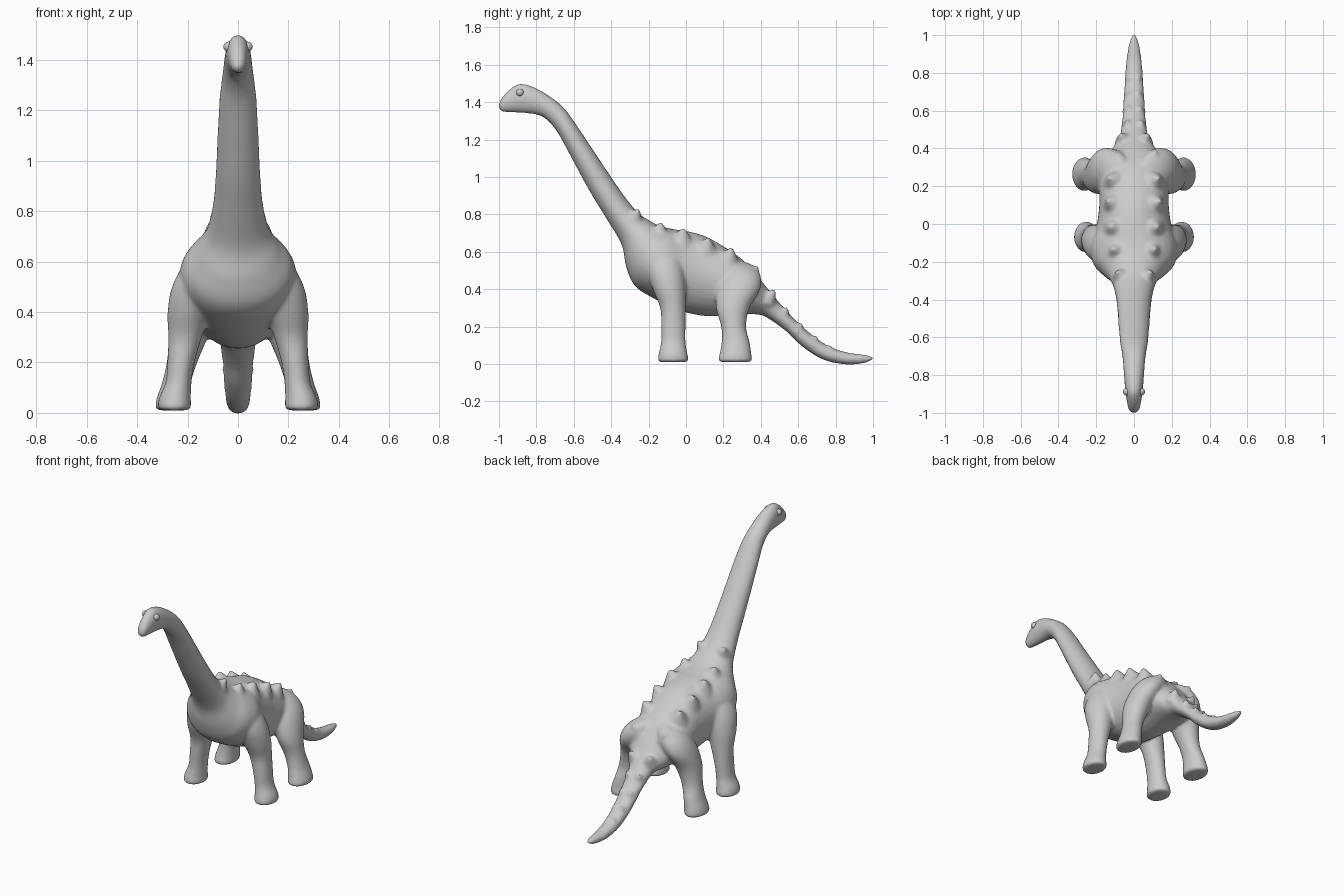
import bpy, bmesh, math
from mathutils import Vector, Matrix
from mathutils.bvhtree import BVHTree

SIDES, STEPS = 32, 5


def spline(rows):
    """Catmull-Rom interpolation of number rows."""
    out = []
    for i in range(len(rows) - 1):
        p0, p1 = rows[max(i - 1, 0)], rows[i]
        p2, p3 = rows[i + 1], rows[min(i + 2, len(rows) - 1)]
        for s in range(STEPS):
            t = s / STEPS
            out.append([0.5 * (2 * b + (c - a) * t + (2 * a - 5 * b + 4 * c - d) * t * t
                               + (3 * b - a - 3 * c + d) * t ** 3)
                        for a, b, c, d in zip(p0, p1, p2, p3)])
    return out + [list(rows[-1])]


def loft(bm, rows):
    """Each row: centre, width axis, height axis (9 numbers)."""
    rings = []
    for r in spline(rows):
        c, u, v = Vector(r[:3]), Vector(r[3:6]), Vector(r[6:])
        rings.append([bm.verts.new(c + u * math.cos(a) + v * math.sin(a))
                      for a in (2 * math.pi * k / SIDES for k in range(SIDES))])
    for a, b in zip(rings, rings[1:]):
        for k in range(SIDES):
            n = (k + 1) % SIDES
            bm.faces.new((a[k], a[n], b[n], b[k]))
    bm.faces.new(rings[0])
    bm.faces.new(rings[-1])


def body_row(ty, tz, by, bz, w):
    return (0, (ty + by) / 2, (tz + bz) / 2, w, 0, 0, 0, (ty - by) / 2, (tz - bz) / 2)


def leg_row(side, x, y, z, rx, ry):
    return (side * x, y, z, rx, 0, 0, 0, ry, 0)


# Head, neck, trunk and tail: top point (y, z), bottom point (y, z), half width
spine = [
    (-1.0, 1.392, -1.0, 1.366, .012), (-.985, 1.425, -.985, 1.350, .028),
    (-.94, 1.472, -.93, 1.345, .039), (-.89, 1.499, -.87, 1.342, .047),
    (-.82, 1.484, -.81, 1.336, .052), (-.74, 1.44, -.76, 1.318, .057),
    (-.66, 1.378, -.71, 1.27, .064), (-.60, 1.30, -.67, 1.21, .073),
    (-.50, 1.15, -.60, 1.08, .081), (-.40, 1.0, -.513, .92, .088),
    (-.32, .885, -.43, .785, .098), (-.25, .805, -.345, .64, .122),
    (-.19, .765, -.32, .52, .165), (-.14, .74, -.275, .42, .215),
    (-.07, .722, -.18, .355, .232), (.0, .712, -.03, .285, .20),
    (.1, .685, .1, .257, .184), (.2, .63, .2, .257, .186),
    (.3, .56, .3, .267, .180), (.38, .475, .38, .265, .135),
    (.46, .375, .43, .25, .082), (.56, .262, .53, .18, .064),
    (.66, .168, .62, .095, .057), (.76, .098, .73, .025, .050),
    (.86, .063, .85, -.002, .042), (.95, .051, .95, .004, .028),
    (1.002, .04, 1.002, .024, .010),
]
bm = bmesh.new()
loft(bm, [body_row(*s) for s in spine])
bmesh.ops.recalc_face_normals(bm, faces=bm.faces)
bm.normal_update()
tree = BVHTree.FromBMesh(bm)

# Legs: x, y, z, half width, half depth
front = [(.253, -.069, .010, .054, .074), (.252, -.069, .022, .066, .083),
         (.250, -.069, .06, .063, .076), (.236, -.068, .12, .052, .066),
         (.226, -.068, .2, .054, .066), (.21, -.070, .3, .067, .068),
         (.193, -.09, .4, .086, .088), (.168, -.11, .5, .094, .10),
         (.125, -.12, .59, .085, .09), (.09, -.12, .65, .03, .03)]
hind = [(.262, .263, .010, .054, .080), (.262, .263, .022, .066, .091),
        (.258, .265, .06, .064, .084), (.244, .265, .12, .057, .075),
        (.222, .255, .2, .061, .067), (.194, .250, .3, .075, .090),
        (.160, .280, .4, .085, .117), (.125, .295, .47, .085, .105),
        (.09, .29, .52, .065, .08), (.06, .28, .55, .02, .03)]
for side in (-1, 1):
    for leg in (front, hind):
        loft(bm, [leg_row(side, *r) for r in leg])

# Paired back spikes: y, x, radius, height
spikes = [(-.27, .075, .045, .044), (-.14, .10, .05, .044), (-.02, .11, .056, .050),
          (.11, .115, .058, .052), (.23, .11, .058, .054), (.35, .10, .058, .058),
          (.45, .06, .046, .046), (.53, .038, .036, .026), (.61, .03, .034, .02),
          (.69, .026, .032, .017), (.77, .022, .03, .013)]
for y, x, radius, height in spikes:
    for side in (-1, 1):
        hit, normal, _, _ = tree.ray_cast(Vector((side * x, y, 2)), Vector((0, 0, -1)))
        axis = (normal + Vector((0, 0, .4))).normalized()
        depth = height + .03
        m = (Matrix.Translation(hit + axis * (depth / 2 - .03))
             @ axis.to_track_quat('Z', 'Y').to_matrix().to_4x4())
        bmesh.ops.create_cone(bm, cap_ends=True, segments=12, radius1=radius * 1.3,
                              radius2=.006, depth=depth, matrix=m)

# One blended skin
bmesh.ops.recalc_face_normals(bm, faces=bm.faces)
mesh = bpy.data.meshes.new("dinosaur_body")
bm.to_mesh(mesh)
bm.free()
body = bpy.data.objects.new("dinosaur_body", mesh)
bpy.context.collection.objects.link(body)
remesh = body.modifiers.new("blend", 'REMESH')
remesh.mode = 'VOXEL'
remesh.voxel_size = .009
remesh.use_smooth_shade = True
smooth = body.modifiers.new("soften", 'SMOOTH')
smooth.factor = .5
smooth.iterations = 11

# Eyes
for side, name in ((-1, "left_eye"), (1, "right_eye")):
    bpy.ops.mesh.primitive_uv_sphere_add(segments=20, ring_count=12, radius=.02,
                                         location=(side * .038, -.888, 1.452))
    bpy.context.object.name = name
    bpy.ops.object.shade_smooth()
